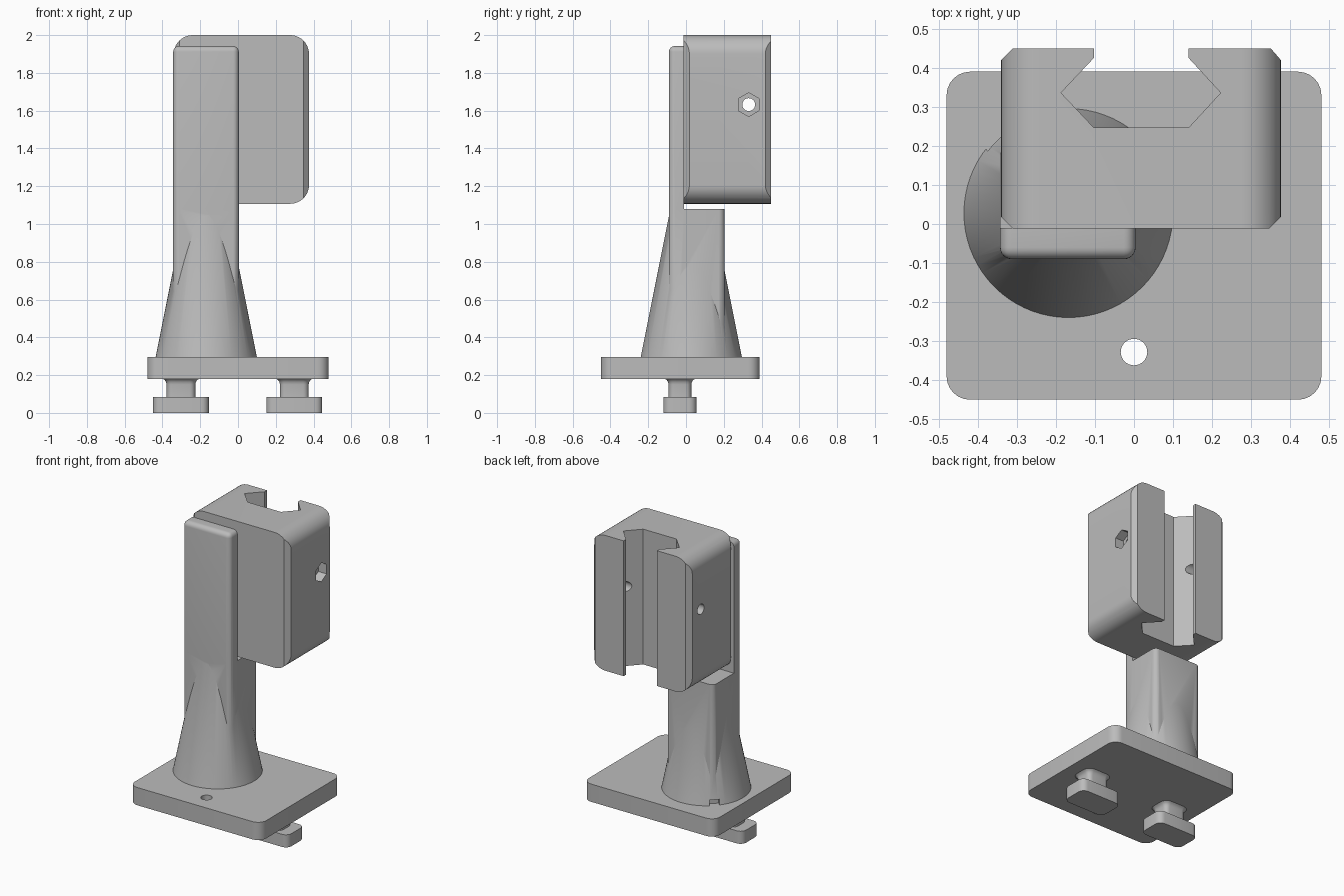
import bpy, bmesh, math
from mathutils import Matrix

cube = bpy.data.objects.get("Cube")
if cube:
    bpy.data.objects.remove(cube, do_unlink=True)

grey = bpy.data.materials.new("plain grey")
grey.use_nodes = True
grey.diffuse_color = (0.5, 0.5, 0.5, 1)
grey.node_tree.nodes["Principled BSDF"].inputs["Base Color"].default_value = (0.5, 0.5, 0.5, 1)


def finish(name, bm):
    bmesh.ops.recalc_face_normals(bm, faces=bm.faces)
    mesh = bpy.data.meshes.new(name)
    bm.to_mesh(mesh)
    bm.free()
    obj = bpy.data.objects.new(name, mesh)
    bpy.context.collection.objects.link(obj)
    mesh.materials.append(grey)
    return obj


def box(name, lo, hi, radius=0, rule=None, segments=6):
    """Box between two corners; edges chosen by rule(direction, midpoint) are rounded."""
    bm = bmesh.new()
    bmesh.ops.create_cube(bm, size=1)
    for v in bm.verts:
        v.co = [(a + b) / 2 + c * (b - a) for a, b, c in zip(lo, hi, v.co)]
    if rule:
        edges = [e for e in bm.edges
                 if rule((e.verts[0].co - e.verts[1].co).normalized(),
                         (e.verts[0].co + e.verts[1].co) / 2)]
        bmesh.ops.bevel(bm, geom=edges, offset=radius, segments=segments,
                        profile=0.5, affect='EDGES')
    return finish(name, bm)


def upright(d, m):
    return abs(d.z) > 0.9


def prism(name, points, z0, z1):
    bm = bmesh.new()
    face = bm.faces.new([bm.verts.new((x, y, z0)) for x, y in points])
    new = bmesh.ops.extrude_face_region(bm, geom=[face])["geom"]
    for v in new:
        if isinstance(v, bmesh.types.BMVert):
            v.co.z = z1
    return finish(name, bm)


def cylinder(name, centre, r1, r2, length, sides, along_x=False):
    bm = bmesh.new()
    turn = Matrix.Rotation(math.pi / 2, 4, 'Y') if along_x else Matrix()
    spin = Matrix.Rotation(math.pi / 2, 4, 'Z') if along_x else Matrix()
    bmesh.ops.create_cone(bm, cap_ends=True, segments=sides, radius1=r1, radius2=r2,
                          depth=length, matrix=Matrix.Translation(centre) @ turn @ spin)
    return finish(name, bm)


def combine(obj, other, operation='DIFFERENCE'):
    """Apply a boolean and remove the helper."""
    other.hide_render = True
    mod = obj.modifiers.new("cut", 'BOOLEAN')
    mod.object, mod.operation, mod.solver = other, operation, 'EXACT'
    bpy.context.view_layer.objects.active = obj
    bpy.ops.object.modifier_apply(modifier=mod.name)
    bpy.data.objects.remove(other, do_unlink=True)


def loft(name, centre, half, radius, rings):
    """Stack of rounded rectangles; rings are (z, outward growth)."""
    bm = bmesh.new()
    loops = []
    for z, grow in rings:
        loop = []
        for i in range(24):
            a = math.radians(90 * (i // 6) + 18 * (i % 6))
            sx = 1 if i // 6 in (0, 3) else -1
            sy = 1 if i // 6 in (0, 1) else -1
            loop.append(bm.verts.new((
                centre[0] + sx * (half[0] - radius) + math.cos(a) * (radius + grow),
                centre[1] + sy * (half[1] - radius) + math.sin(a) * (radius + grow), z)))
        loops.append(loop)
    for low, high in zip(loops, loops[1:]):
        for i in range(24):
            j = (i + 1) % 24
            bm.faces.new((low[i], low[j], high[j], high[i]))
    bm.faces.new(loops[0])
    bm.faces.new(loops[-1])
    return finish(name, bm)


# Base plate with screw hole
plate = box("base_plate", (-0.48, -0.45, 0.18), (0.48, 0.39, 0.297), 0.06, upright)
combine(plate, cylinder("screw_hole", (0, -0.328, 0.24), 0.034, 0.034, 0.3, 32))
parts = [plate]

# Slot feet with flared necks
for side, x in (("right", -0.302), ("left", 0.298)):
    parts.append(loft(side + "_foot", (x, -0.032), (0.148, 0.088), 0.04,
                      [(0, 0), (0.083, 0)]))
    parts.append(loft(side + "_foot_neck", (x, -0.032), (0.076, 0.06), 0.03,
                      [(0.08, 0), (0.15, 0), (0.164, 0.003), (0.174, 0.01), (0.182, 0.022)]))

# Post: conical root, lower block and tall front slab
post = cylinder("post", (-0.168, 0.028, 0.68), 0.269, 0.113, 0.78, 72)
combine(post, box("post_block", (-0.343, -0.09, 0.292), (0.004, 0.204, 1.08), 0.03, upright), 'UNION')
slab = box("post_slab", (-0.343, -0.09, 0.4), (0.004, -0.01, 1.942), 0.03,
           lambda d, m: m.y < -0.02 and (m.z > 1.9 or (upright(d, m) and m.y < -0.08)))
combine(post, slab, 'UNION')
notch = box("notch", (-0.03, -0.03, -0.02), (0.03, 0.03, 0.035))
notch.matrix_world = Matrix.Translation((-0.36, 0.215, 0.297)) @ Matrix.Rotation(math.radians(45), 4, 'Z')
combine(post, notch)
parts.append(post)

# Clamp head: chamfered dovetail section trimmed to rounded corners
head = prism("clamp_head", [
    (-0.31, -0.012), (0.346, -0.012), (0.376, 0.018), (0.376, 0.42), (0.35, 0.45),
    (0.14, 0.45), (0.14, 0.425), (0.222, 0.336), (0.14, 0.247), (-0.103, 0.247),
    (-0.187, 0.336), (-0.103, 0.425), (-0.103, 0.45), (-0.31, 0.45), (-0.34, 0.42),
    (-0.34, 0.018)], 1.05, 2.05)
trim = box("head_trim", (-0.34, -0.1, 1.107), (0.376, 0.55, 2), 0.1,
           lambda d, m: abs(d.y) > 0.9, 10)
combine(head, trim, 'INTERSECT')

# Cross bolt hole and nut pocket
combine(head, cylinder("bolt_hole", (0, 0.332, 1.632), 0.034, 0.034, 1, 32, True))
combine(head, cylinder("nut_pocket", (0.376, 0.332, 1.632), 0.063, 0.063, 0.12, 6, True))
parts.append(head)

for obj in bpy.context.view_layer.objects:
    obj.select_set(obj in parts)
bpy.context.view_layer.objects.active = plate
bpy.ops.object.shade_smooth_by_angle(angle=math.radians(30))
